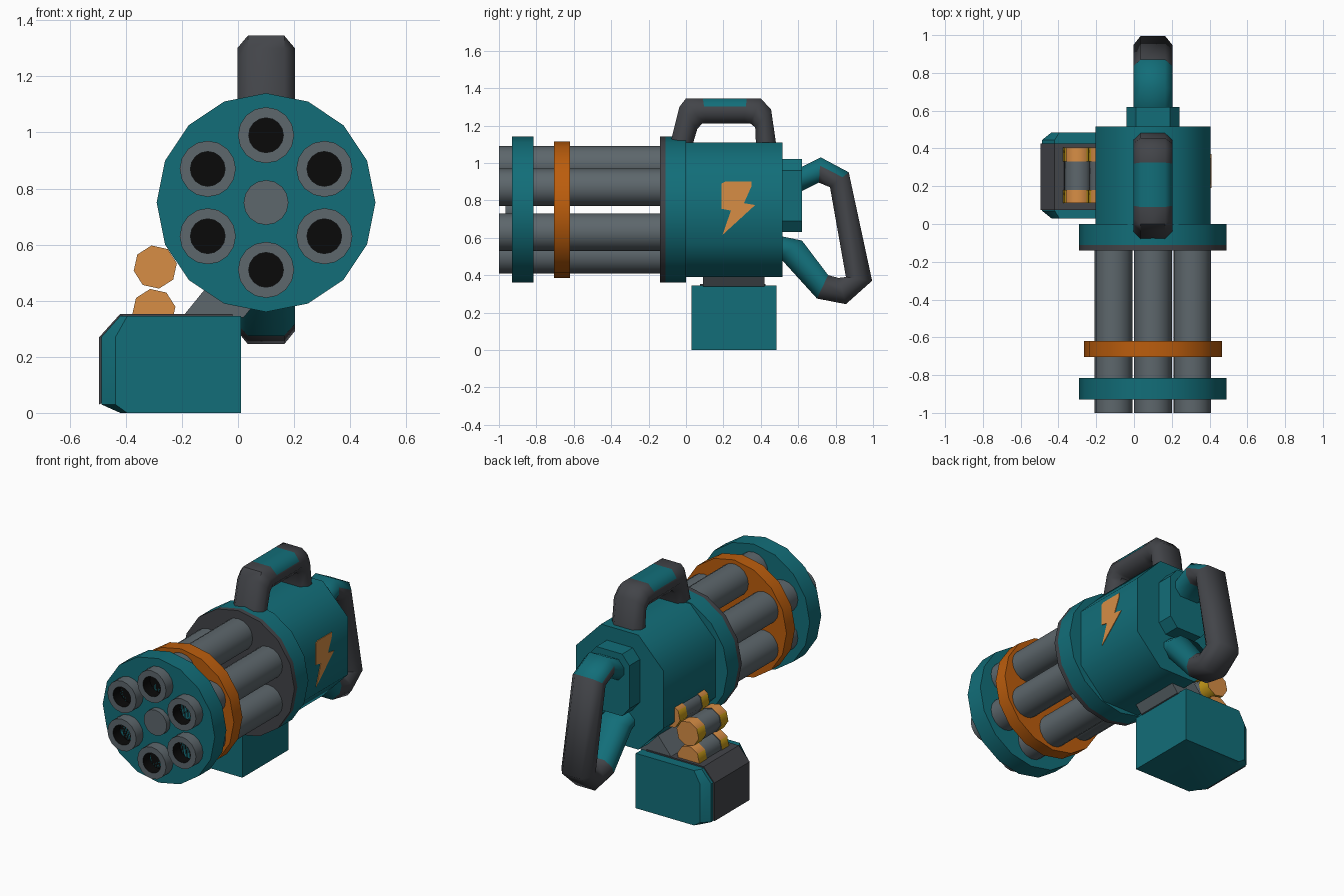
import bpy, bmesh, math

if "Cube" in bpy.data.objects:
    bpy.data.objects.remove(bpy.data.objects["Cube"])

CX, CZ = 0.10, 0.75  # barrel axis


def material(name, rgb):
    m = bpy.data.materials.new(name)
    m.diffuse_color = (*rgb, 1)
    m.use_nodes = True
    m.node_tree.nodes["Principled BSDF"].inputs["Base Color"].default_value = m.diffuse_color
    return m


TEAL = material("teal", (0.006, 0.155, 0.19))
GREY = material("steel_grey", (0.11, 0.135, 0.15))
DARK = material("dark_grey", (0.055, 0.058, 0.066))
ORANGE = material("deep_orange", (0.50, 0.11, 0.004))
LIGHT = material("light_orange", (0.68, 0.27, 0.06))
YELLOW = material("yellow", (0.58, 0.33, 0.01))
BLACK = material("black", (0.003, 0.003, 0.003))


def loft(name, rings, mats, rule=None, angle=30):
    """Skin a list of rings and cap both ends; rule(i, j) gives the slot,
    i = -1 for the first cap and len(rings) - 1 for the last."""
    bm = bmesh.new()
    vs = [[bm.verts.new(p) for p in ring] for ring in rings]
    n = len(rings[0])
    rule = rule or (lambda i, j: 0)
    bm.faces.new(vs[0]).material_index = rule(-1, 0)
    bm.faces.new(vs[-1]).material_index = rule(len(rings) - 1, 0)
    for i in range(len(rings) - 1):
        for j in range(n):
            k = (j + 1) % n
            f = bm.faces.new((vs[i][j], vs[i][k], vs[i + 1][k], vs[i + 1][j]))
            f.material_index = rule(i, j)
    bmesh.ops.recalc_face_normals(bm, faces=bm.faces)
    me = bpy.data.meshes.new(name)
    bm.to_mesh(me)
    bm.free()
    for m in mats:
        me.materials.append(m)
    ob = bpy.data.objects.new(name, me)
    bpy.context.collection.objects.link(ob)
    bpy.ops.object.select_all(action='DESELECT')
    ob.select_set(True)
    bpy.context.view_layer.objects.active = ob
    bpy.ops.object.shade_smooth_by_angle(angle=math.radians(angle))
    return ob


def turned(name, profile, x, z, sides, mats, rule=None, phase=0.0, angle=30):
    """Round part along y from (radius, y) pairs."""
    rings = [[(x + r * math.cos(phase + math.tau * k / sides), y,
               z + r * math.sin(phase + math.tau * k / sides))
              for k in range(sides)] for r, y in profile]
    return loft(name, rings, mats, rule, angle)


def prism(name, pts, y0, y1, mats, angle=30):
    """Extrude an (x, z) outline along y."""
    return loft(name, [[(x, y, z) for x, z in pts] for y in (y0, y1)], mats, None, angle)


def octagon(x, z, w, h, a, b):
    """Chamfered rectangle: half sizes w, h and flat half lengths a, b."""
    return [(x + p, z + q) for p, q in ((w, -b), (w, b), (a, h), (-a, h),
                                        (-w, b), (-w, -b), (-a, -h), (a, -h))]


def handle(name, pairs, rule):
    """Chamfered bar between outer and inner (y, z) outlines."""
    section = [(-.065, 0), (.065, 0), (.1025, .33), (.1025, .67),
               (.065, 1), (-.065, 1), (-.1025, .67), (-.1025, .33)]
    rings = [[(CX + dx, o[0] + (n[0] - o[0]) * t, o[1] + (n[1] - o[1]) * t)
              for dx, t in section] for o, n in pairs]
    return loft(name, rings, [DARK, TEAL], rule, 50)


# Barrels with dark bores
for k in range(6):
    a = math.radians(30 + 60 * k)
    turned(f"barrel_{k + 1}", [(.062, -.93), (.062, -1), (.1, -1), (.1, -.12)],
           CX + .24 * math.cos(a), CZ + .24 * math.sin(a), 16, [GREY, BLACK],
           lambda i, j: 1 if i < 1 else 0)

# Discs and rings around the barrels
turned("muzzle_disc", [(.39, -.93), (.39, -.815)], CX, CZ, 16, [TEAL])
turned("muzzle_hub", [(.08, -.965), (.08, -.9)], CX, CZ, 16, [GREY])
turned("barrel_band", [(.365, -.705), (.365, -.62)], CX, CZ, 16, [ORANGE])
turned("collar", [(.39, -.14), (.39, -.11), (.39, 0)], CX, CZ, 16, [TEAL, DARK],
       lambda i, j: 1 if i < 1 else 0)

# Body and rear plate
prism("body", octagon(CX, CZ, .305, .36, .13, .18), -.01, .515, [TEAL], 50)
prism("rear_plate", octagon(CX, .825, .14, .195, .09, .135), .5, .62, [TEAL])

# Bolt emblem on the right side
bolt = [(.19, .89), (.21, .9), (.35, .9), (.35, .875), (.31, .785), (.37, .775),
        (.195, .615), (.24, .745), (.19, .755)]
loft("bolt_emblem", [[(x, y, z) for y, z in bolt] for x in (.402, .409)], [LIGHT])

# Top carrying handle with teal grip pad
handle("top_handle",
       [((-.09, 1.08), (.03, 1.08)), ((-.035, 1.30), (.06, 1.18)),
        ((0, 1.345), (.085, 1.21)), ((.09, 1.345), (.11, 1.21)),
        ((.325, 1.345), (.31, 1.21)), ((.40, 1.345), (.345, 1.21)),
        ((.455, 1.285), (.37, 1.19)), ((.485, 1.08), (.375, 1.08))],
       lambda i, j: 1 if i == 3 and j in (0, 1, 7) else 0)

# Rear grip with teal struts
handle("rear_handle",
       [((.60, .97), (.60, .84)), ((.72, 1.03), (.71, .895)), ((.87, .95), (.77, .87)),
        ((.995, .37), (.855, .39)), ((.855, .245), (.815, .385)),
        ((.70, .275), (.76, .40)), ((.50, .495), (.62, .585)), ((.48, .51), (.50, .61))],
       lambda i, j: 1 if i in (-1, 0, 5, 6, 7) or (i == 1 and j in (0, 1, 7)) else 0)

# Ammo box with chamfered outer corners
loft("ammo_box",
     [[(.01, y, 0), (.01, y, .345), (-.42 + c / 2, y, .345), (-.487 + c, y, .27),
       (-.487 + c, y, .03), (-.42 + c / 2, y, 0)]
      for y, c in ((.03, .05), (.07, 0), (.445, 0), (.485, .05))], [TEAL])
prism("box_panel", [(-.495, .03), (-.495, .27), (-.42, .353), (-.02, .353), (-.02, .3)],
      .075, .425, [DARK])

# Feed chute between box and body
prism("feed_chute", [(-.2, .34), (-.07, .5), (.15, .5), (.02, .34)], .09, .42, [GREY])

# Shells: grey middle, coloured ends
for k, (x, z) in enumerate([(-.30, .365), (-.295, .52), (-.165, .60)]):
    turned(f"shell_{k + 1}",
           [(.078, .11), (.078, .18), (.073, .18), (.073, .33), (.078, .33), (.078, .405)],
           x, z, 8, [LIGHT, YELLOW, GREY],
           lambda i, j: 0 if i in (-1, 5) else 2 if i in (1, 2, 3)
           else 0 if j in (1, 2) else 1, math.radians(10), 50)
